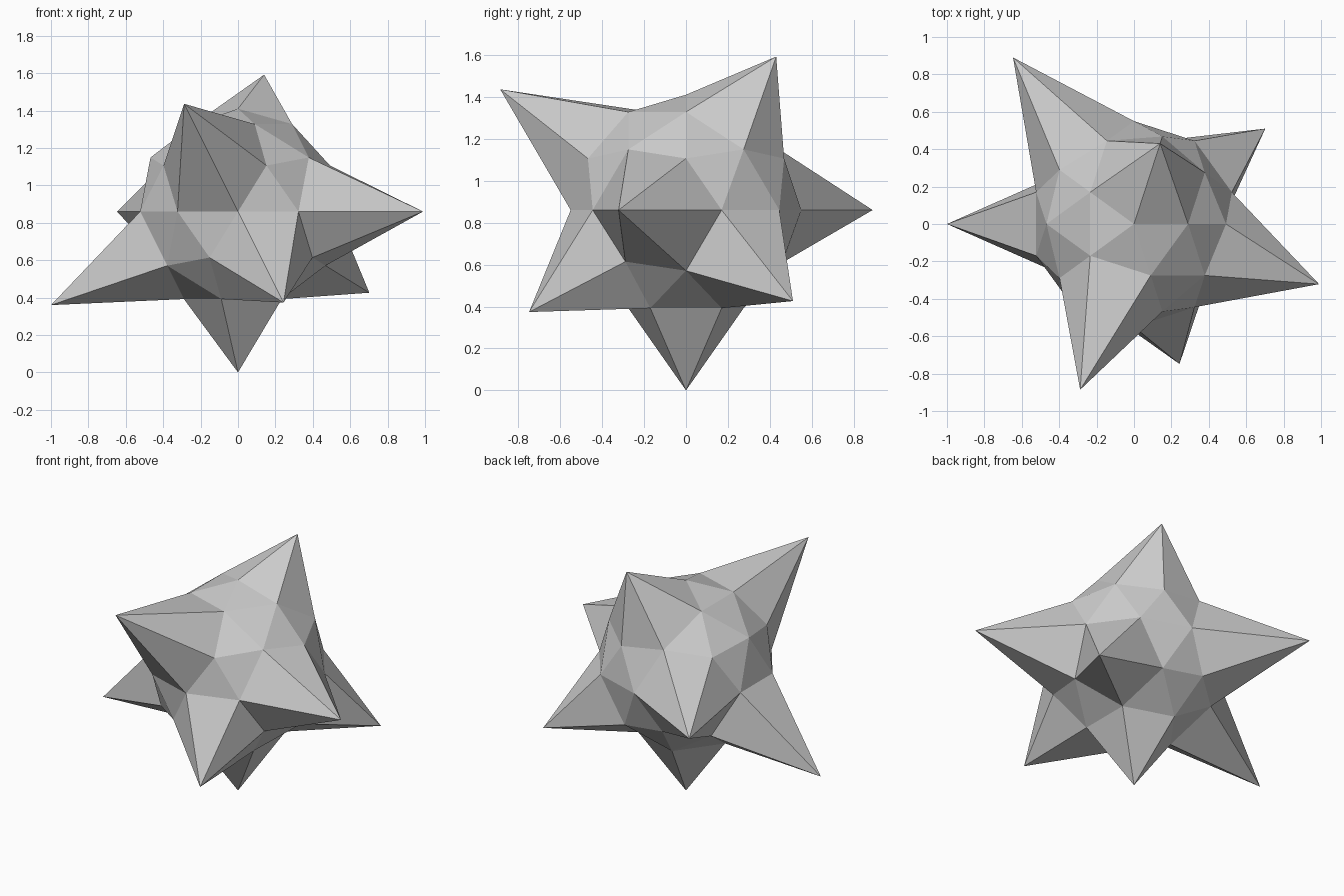
import bpy
import bmesh
from mathutils import Vector

default_cube = bpy.data.objects.get("Cube")
if default_cube:
    bpy.data.objects.remove(default_cube, do_unlink=True)

RADIUS = 0.55
CENTRE = Vector((0, 0, 0.86))

# Spike tips, relative to the centre of the ball
TIPS = [
    (0, 0, -0.86),
    (0.99, -0.32, 0),
    (-1.0, 0, -0.5),
    (0.243, -0.748, -0.487),
    (0.702, 0.51, -0.434),
    (-0.288, -0.886, 0.576),
    (-0.647, 0.89, 0),
    (0.14, 0.43, 0.732),
]

# Plain grey
grey = bpy.data.materials.new("grey")
grey.use_nodes = True
colour = (0.6, 0.6, 0.6, 1)
grey.diffuse_color = colour
grey.node_tree.nodes["Principled BSDF"].inputs["Base Color"].default_value = colour

# Faceted ball with chosen corners pulled out into spikes
bm = bmesh.new()
bmesh.ops.create_icosphere(bm, subdivisions=2, radius=RADIUS)
for tip in map(Vector, TIPS):
    corner = max(bm.verts, key=lambda v: v.co.normalized().dot(tip.normalized()))
    corner.co = corner.co.normalized() * tip.length
bmesh.ops.translate(bm, verts=bm.verts, vec=CENTRE)
bmesh.ops.recalc_face_normals(bm, faces=bm.faces)

mesh = bpy.data.meshes.new("spiky_ball")
bm.to_mesh(mesh)
bm.free()
mesh.materials.append(grey)
spiky_ball = bpy.data.objects.new("spiky_ball", mesh)
bpy.context.collection.objects.link(spiky_ball)
